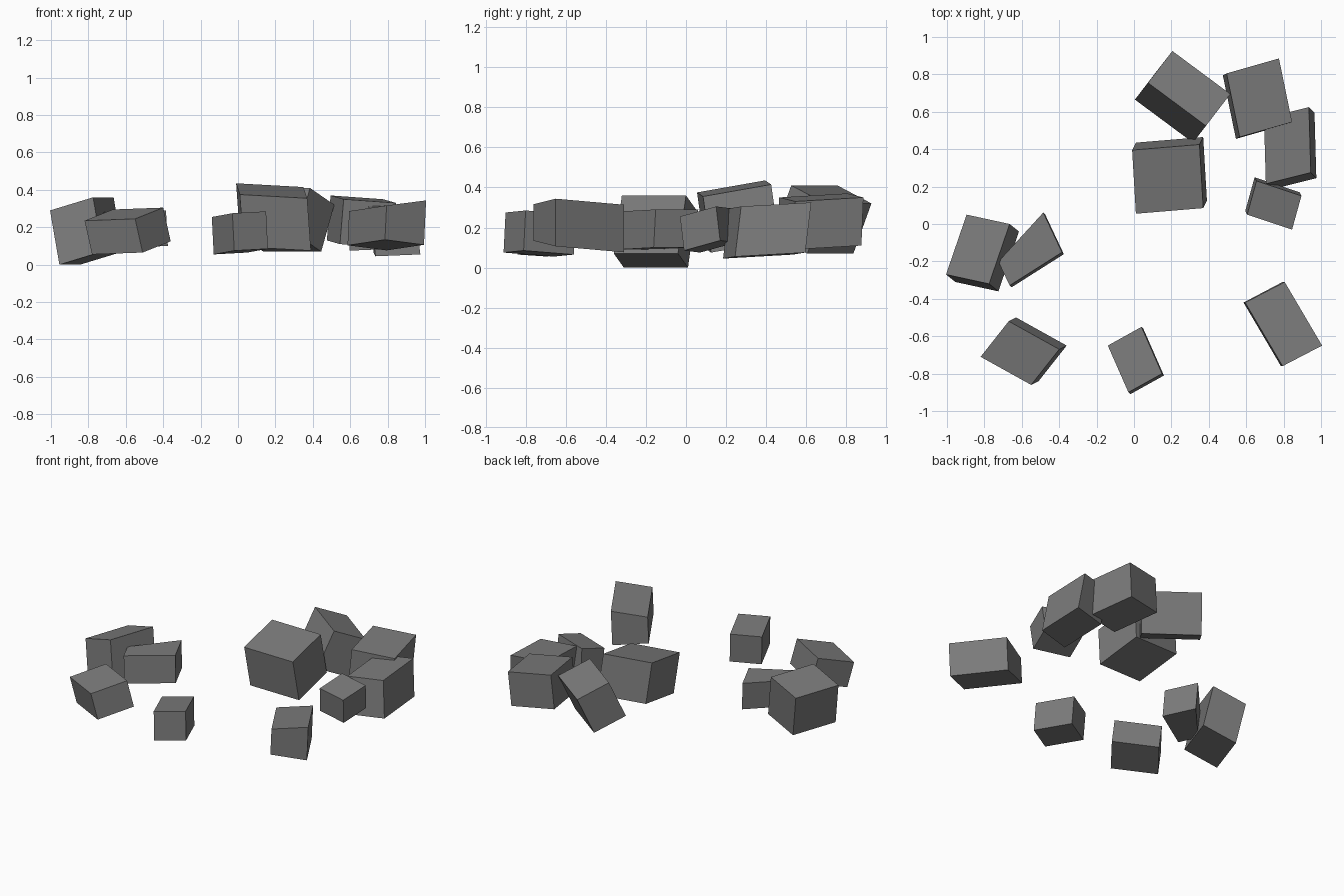
import bpy
import bmesh
from mathutils import Vector

start_cube = bpy.data.objects.get("Cube")
if start_cube:
    bpy.data.objects.remove(start_cube, do_unlink=True)


def flat_material(name, colour):
    material = bpy.data.materials.new(name)
    material.use_nodes = True
    material.diffuse_color = colour
    shader = material.node_tree.nodes["Principled BSDF"]
    shader.inputs["Base Color"].default_value = colour
    shader.inputs["Roughness"].default_value = 0.9
    return material


stone_grey = flat_material("stone_grey", (0.2, 0.2, 0.2, 1))


def rock(name, centre, width, depth, height, flare=(0, 0)):
    """Skewed block: a unit cube spanned by three edge directions.
    flare widens depth and height towards the far end of the width."""
    mesh = bpy.data.meshes.new(name)
    block = bmesh.new()
    bmesh.ops.create_cube(block, size=1)
    for corner in block.verts:
        across, along, up = corner.co
        along *= 1 + 2 * across * flare[0]
        up *= 1 + 2 * across * flare[1]
        corner.co = (Vector(centre) + across * Vector(width)
                     + along * Vector(depth) + up * Vector(height))
    bmesh.ops.recalc_face_normals(block, faces=block.faces)
    block.to_mesh(mesh)
    block.free()
    mesh.materials.append(stone_grey)
    stone = bpy.data.objects.new(name, mesh)
    bpy.context.collection.objects.link(stone)
    return stone


# Back cluster
rock("large_rock", (.19, .26, .255), (.36, .03, -.02), (-.02, .34, .06), (-.02, -.04, .28))
rock("tilted_rock", (.26, .68, .24), (.31, -.23, 0), (.13, .17, -.09), (.07, .09, .25))
rock("back_left_rock", (.66, .67, .23), (.28, .08, -.02), (-.07, .34, .02), (.02, .01, .24))
rock("outer_left_rock", (.835, .405, .185), (.24, .06, .01), (-.01, .35, .02), (-.03, .03, .25))
rock("small_left_rock", (.745, .11, .19), (.24, -.08, .01), (.05, .18, .05), (.01, -.02, .17))

# Right pair
rock("leaning_rock", (-.81, -.155, .18), (.23, -.05, .07), (.11, .32, 0), (-.05, .04, .29))
rock("wedge_rock", (-.56, -.16, .19), (.26, .22, .01), (-.08, .17, 0), (-.01, .01, .19), flare=(.25, 0))

# Loose rocks along the front
rock("front_right_rock", (-.59, -.68, .18), (.27, -.15, .01), (.15, .19, .06), (-.04, -.02, .18))
rock("front_middle_rock", (.01, -.73, .17), (.18, .1, .01), (-.11, .25, -.02), (-.01, .01, .2))
rock("front_left_rock", (.795, -.535, .21), (.21, .11, 0), (-.2, .34, -.03), (.01, 0, .21), flare=(0, .13))
